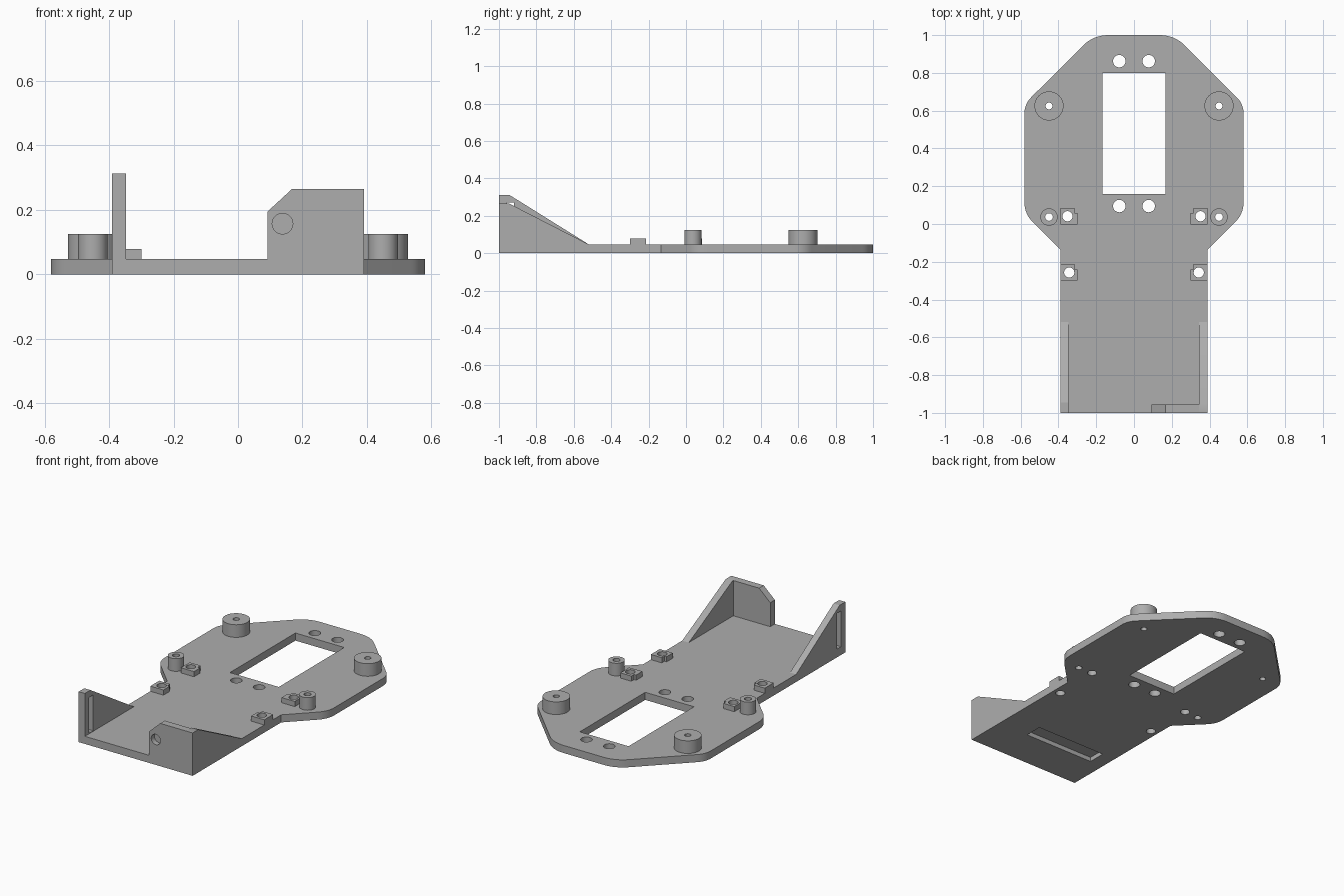
import bpy, bmesh, math
from mathutils import Vector

cube = bpy.data.objects.get("Cube")
if cube:
    bpy.data.objects.remove(cube, do_unlink=True)

grey = bpy.data.materials.new("mid grey")
grey.use_nodes = True
grey.diffuse_color = (0.42, 0.42, 0.42, 1)
grey.node_tree.nodes["Principled BSDF"].inputs["Base Color"].default_value = grey.diffuse_color

T = 0.047   # plate thickness
W = 0.39    # half width of the tail
AXES = {"z": lambda a, b, d: (a, b, d),
        "x": lambda a, b, d: (d, a, b),
        "y": lambda a, b, d: (a, d, b)}


def add_prism(bm, points, low, high, axis="z"):
    """Extrude a closed outline between two positions along an axis."""
    place = AXES[axis]
    face = bm.faces.new([bm.verts.new(place(a, b, low)) for a, b in points])
    moved = bmesh.ops.extrude_face_region(bm, geom=[face])["geom"]
    bmesh.ops.translate(bm, vec=place(0, 0, high - low),
                        verts=[v for v in moved if isinstance(v, bmesh.types.BMVert)])


def finish(name, bm):
    bmesh.ops.recalc_face_normals(bm, faces=bm.faces)
    mesh = bpy.data.meshes.new(name)
    bm.to_mesh(mesh)
    bm.free()
    mesh.materials.append(grey)
    obj = bpy.data.objects.new(name, mesh)
    bpy.context.collection.objects.link(obj)
    return obj


def prism(name, points, low, high, axis="z"):
    bm = bmesh.new()
    add_prism(bm, points, low, high, axis)
    return finish(name, bm)


def rect(a0, a1, b0, b1):
    return [(a0, b0), (a1, b0), (a1, b1), (a0, b1)]


def circle(a, b, r, n=40):
    return [(a + r * math.cos(i * math.tau / n), b + r * math.sin(i * math.tau / n))
            for i in range(n)]


def rounded(corners, steps=8):
    """Outline from (x, y, setback) corners, rounding those with a setback."""
    out = []
    for i, (x, y, s) in enumerate(corners):
        p = Vector((x, y))
        if not s:
            out.append((x, y))
            continue
        a = p + (Vector(corners[i - 1][:2]) - p).normalized() * s
        b = p + (Vector(corners[(i + 1) % len(corners)][:2]) - p).normalized() * s
        for k in range(steps + 1):
            t = k / steps
            out.append(tuple(a * (1 - t) ** 2 + p * 2 * t * (1 - t) + b * t ** 2))
    return out


# Base plate
half = [(W, -1, 0), (W, -0.135, 0), (0.58, 0.055, 0.06), (0.58, 0.635, 0.05), (0.215, 1, 0.08)]
outline = rounded(half + [(-x, y, s) for x, y, s in reversed(half)])
parts = [prism("base_plate", outline, 0, T)]

# Side walls with sloping tops, and the chamfered front plate
for name, x0, x1, top in (("right_wall", -W, -0.348, 0.312), ("left_wall", 0.345, W, 0.265)):
    profile = [(-1, T), (-0.52, T), (-0.945, top), (-1, top)]
    parts.append(prism(name, profile, x0, x1, "x"))
front = [(0.092, T), (0.345, T), (0.345, 0.265), (0.168, 0.265), (0.092, 0.195)]
parts.append(prism("front_plate", front, -1, -0.955, "y"))

# Bosses and notched pads, mirrored left and right
holes = []
for side, s in (("left", 1), ("right", -1)):
    for name, y, r, hole in (("large_boss", 0.625, 0.077, 0.018), ("small_boss", 0.037, 0.046, 0.02)):
        parts.append(prism(f"{side}_{name}", circle(s * 0.45, y, r), T, 0.125))
        holes.append(circle(s * 0.45, y, hole))
    for name, y, hx in (("rear_pad", -0.002, 0.352), ("front_pad", -0.3, 0.343)):
        pad = [(W, y), (0.3, y), (0.3, y + 0.06), (0.315, y + 0.06), (0.315, y + 0.087), (W, y + 0.087)]
        parts.append(prism(f"{side}_{name}", [(s * px, py) for px, py in pad], T, 0.079))
        holes.append(circle(s * hx, y + 0.043, 0.027))
    for y in (0.095, 0.862):
        holes.append(circle(s * 0.078, y, 0.033))

# Cutters: through holes, window, underside pocket, wall slot, blind hole
holes.append(rect(-0.167, 0.167, 0.16, 0.8))
bm = bmesh.new()
for points in holes:
    add_prism(bm, points, -0.1, 0.3)
add_prism(bm, rect(-0.3, 0.18, -0.75, -0.64), -0.1, 0.027)
add_prism(bm, rect(-0.958, -0.92, T + 0.004, 0.272), -0.5, -0.3, "x")
add_prism(bm, circle(0.138, 0.157, 0.032), -1.1, -0.968, "y")
cutter = finish("hole_cutter", bm)
cutter.hide_render = True

# Cut every part, then shade with sharp edges kept
for obj in parts:
    mod = obj.modifiers.new("holes", "BOOLEAN")
    mod.operation = "DIFFERENCE"
    mod.solver = "EXACT"
    mod.object = cutter
    bpy.ops.object.select_all(action="DESELECT")
    obj.select_set(True)
    bpy.context.view_layer.objects.active = obj
    bpy.ops.object.modifier_apply(modifier=mod.name)
    bpy.ops.object.shade_smooth_by_angle(angle=math.radians(30))
bpy.data.objects.remove(cutter, do_unlink=True)
